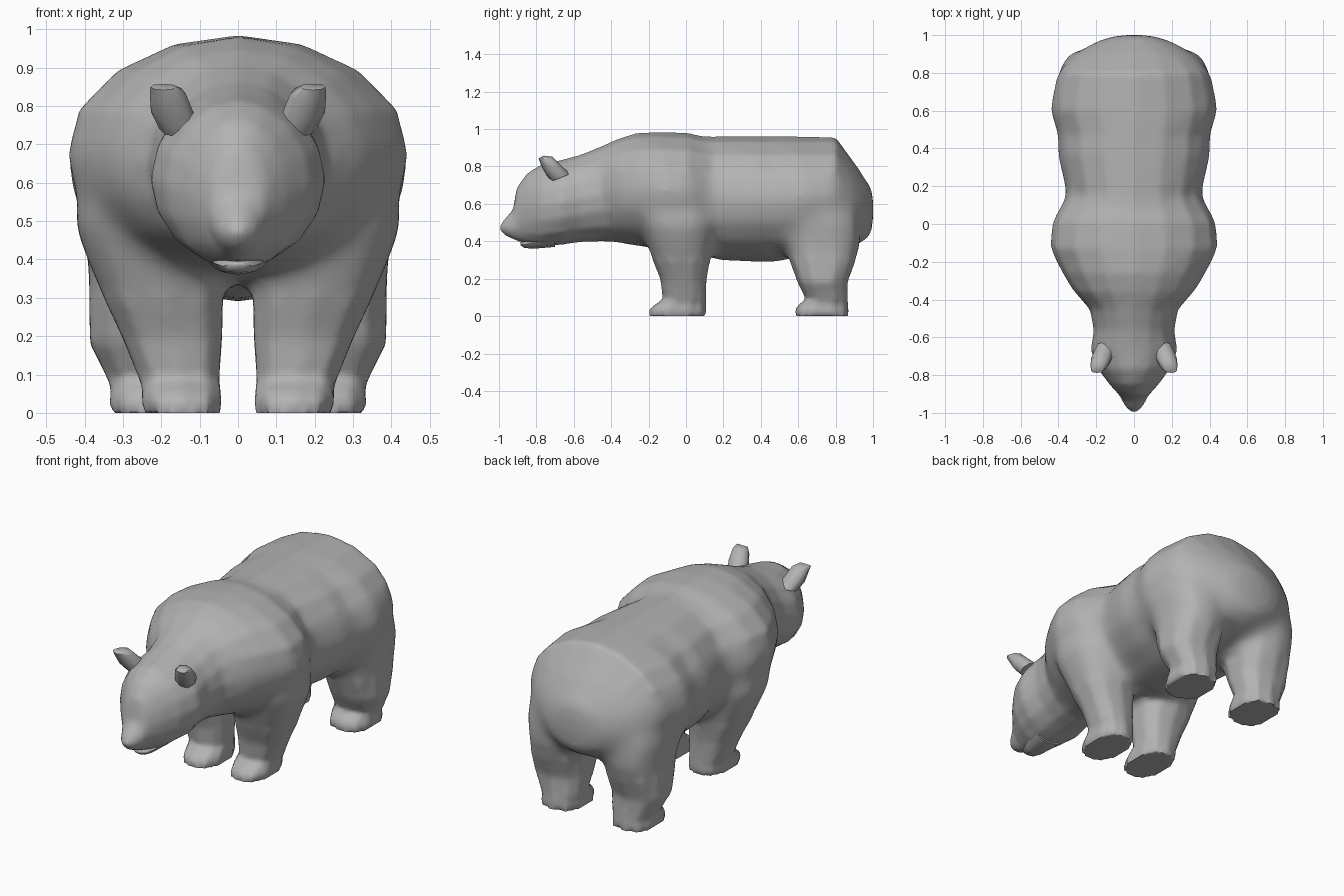
import bpy, bmesh, math
from mathutils import Vector

if "Cube" in bpy.data.objects:
    bpy.data.objects.remove(bpy.data.objects["Cube"])

fur = bpy.data.materials.new("grey fur")
fur.diffuse_color = (0.45, 0.45, 0.45, 1)
fur.use_nodes = True
fur.node_tree.nodes["Principled BSDF"].inputs["Base Color"].default_value = fur.diffuse_color


def select(objs):
    bpy.ops.object.select_all(action='DESELECT')
    for o in objs:
        o.select_set(True)
    bpy.context.view_layer.objects.active = objs[0]


def loft(name, rings, sides, power, angle=60):
    """Skin rings given as (centre, half axis u, half axis v)."""
    bm = bmesh.new()
    loops = []
    for c, u, v in rings:
        loop = []
        for i in range(sides):
            a = 2 * math.pi * i / sides
            s, k = math.sin(a), math.cos(a)
            su = math.copysign(abs(s) ** (2 / power), s) if abs(s) > 1e-6 else 0
            kv = math.copysign(abs(k) ** (2 / power), k) if abs(k) > 1e-6 else 0
            loop.append(bm.verts.new(Vector(c) + Vector(u) * su + Vector(v) * kv))
        loops.append(loop)
    for a, b in zip(loops, loops[1:]):
        for i in range(sides):
            j = (i + 1) % sides
            bm.faces.new((a[i], a[j], b[j], b[i]))
    bm.faces.new(loops[0])
    bm.faces.new(loops[-1])
    bmesh.ops.recalc_face_normals(bm, faces=bm.faces)
    mesh = bpy.data.meshes.new(name)
    bm.to_mesh(mesh)
    bm.free()
    mesh.materials.append(fur)
    obj = bpy.data.objects.new(name, mesh)
    bpy.context.collection.objects.link(obj)
    select([obj])
    bpy.ops.object.shade_smooth_by_angle(angle=math.radians(angle))
    return obj


def along_y(rows):
    # rows: y, half width, bottom z, top z
    return [((0, y, (b + t) / 2), (w, 0, 0), (0, 0, (t - b) / 2)) for y, w, b, t in rows]


def along_z(rows, side):
    # rows: z, inner x, outer x, front y, back y
    return [((side * (a + b) / 2, (f + k) / 2, z), ((b - a) / 2, 0, 0), (0, (f - k) / 2, 0))
            for z, a, b, f, k in rows]


# Muzzle, skull, neck, shoulder hump, waist and rump in one skin
parts = [loft("body", along_y([
    (-.997, .015, .46, .485), (-.97, .045, .43, .52), (-.925, .07, .41, .57),
    (-.905, .08, .40, .69), (-.85, .13, .385, .765), (-.77, .19, .37, .815),
    (-.67, .23, .38, .835), (-.56, .215, .395, .865), (-.45, .235, .40, .91),
    (-.36, .325, .39, .95), (-.26, .385, .37, .98), (-.13, .452, .36, .985),
    (.01, .442, .345, .98), (.09, .395, .325, .962), (.15, .358, .30, .96),
    (.37, .41, .29, .96), (.47, .405, .29, .96), (.60, .452, .31, .96),
    (.80, .412, .34, .957), (.90, .32, .37, .82), (.96, .22, .40, .735),
    (.99, .12, .45, .68), (1.0, .05, .52, .62)]), 16, 1.95)]

front_leg = [(0, .04, .25, -.205, .11), (.04, .04, .255, -.195, .11), (.06, .042, .252, -.17, .11),
             (.09, .045, .262, -.125, .108), (.20, .036, .308, -.14, .112),
             (.35, .032, .38, -.20, .14), (.50, .05, .438, -.25, .16), (.72, .12, .37, -.19, .10)]
hind_leg = [(0, .10, .34, .58, .87), (.04, .10, .338, .585, .87), (.06, .10, .335, .60, .868),
            (.09, .098, .345, .64, .865), (.18, .085, .392, .595, .865),
            (.38, .06, .395, .52, .94), (.52, .08, .415, .48, .93), (.72, .13, .35, .54, .84)]

# Legs with flat-soled paws
for side in (-1, 1):
    parts.append(loft("front_leg", along_z(front_leg, side), 10, 2.5))
    parts.append(loft("hind_leg", along_z(hind_leg, side), 10, 2.5))

# Fuse legs and trunk into one skin
select(parts)
bpy.ops.object.join()
body = parts[0]
fuse = body.modifiers.new("fuse", 'REMESH')
fuse.mode = 'VOXEL'
fuse.voxel_size = 0.016
bpy.ops.object.modifier_apply(modifier=fuse.name)

# Blend the creases at the shoulders and hips
bm = bmesh.new()
bm.from_mesh(body.data)
joints = [v for v in bm.verts if .30 < v.co.z < .78 and -.42 < v.co.y < .97]
for _ in range(30):
    bmesh.ops.smooth_vert(bm, verts=joints, factor=0.5,
                          use_axis_x=True, use_axis_y=True, use_axis_z=True)
# Light overall smoothing above the paws
upper = [v for v in bm.verts if v.co.z > .12]
for _ in range(3):
    bmesh.ops.smooth_vert(bm, verts=upper, factor=0.5,
                          use_axis_x=True, use_axis_y=True, use_axis_z=True)
bm.to_mesh(body.data)
bm.free()
if not body.data.materials:
    body.data.materials.append(fur)
select([body])
bpy.ops.object.shade_smooth_by_angle(angle=math.radians(60))

# Lower jaw
loft("lower_jaw", along_y([
    (-.70, .09, .37, .45), (-.82, .06, .36, .42), (-.865, .04, .365, .40),
    (-.885, .02, .38, .395)]), 8, 2.2)

# Ears leaning forward and flaring outward
for side, label in ((-1, "left"), (1, "right")):
    loft("ear_" + label, [
        ((side * .145, -.67, .74), (.06, 0, 0), (0, .05, .02)),
        ((side * .172, -.71, .785), (.055, 0, 0), (0, .042, .022)),
        ((side * .183, -.745, .832), (.047, 0, 0), (0, .032, .02)),
        ((side * .195, -.775, .85), (.033, 0, 0), (0, .013, .008))], 8, 2.3)
